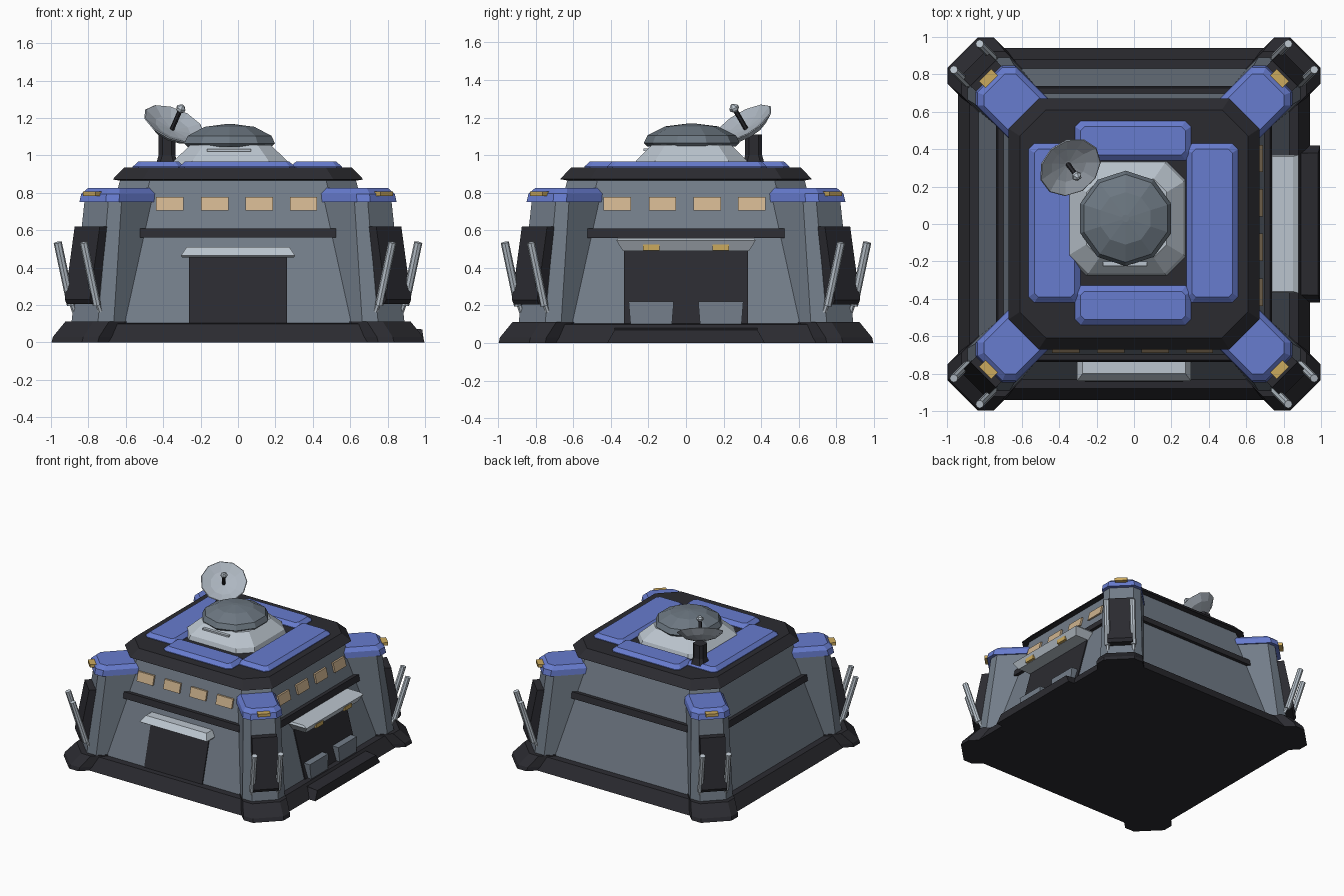
import bpy, bmesh, math
from mathutils import Matrix, Vector

if "Cube" in bpy.data.objects:
    bpy.data.objects.remove(bpy.data.objects["Cube"])

def mat(name, r, g, b):
    m = bpy.data.materials.new(name)
    m.diffuse_color = (r, g, b, 1)
    m.use_nodes = True
    m.node_tree.nodes["Principled BSDF"].inputs["Base Color"].default_value = m.diffuse_color
    return m

WALL = mat("slate_grey", .17, .205, .25)
DARK = mat("charcoal", .024, .024, .030)
BLUE = mat("blue_armour", .135, .20, .62)
LIGHT = mat("pale_grey", .50, .56, .62)
GOLD = mat("gold_lamp", .60, .40, .11)
WINDOW = mat("warm_window", .62, .45, .27)
GLASS = mat("dome_grey", .15, .185, .22)
DISH = mat("dish_grey", .42, .47, .53)

def loft(name, m, rings, M=Matrix()):
    """Skin a stack of equal-length rings and cap both ends."""
    bm = bmesh.new()
    vs = [[bm.verts.new(M @ Vector(p)) for p in r] for r in rings]
    n = len(vs[0])
    for a, b in zip(vs, vs[1:]):
        for i in range(n):
            bm.faces.new((a[i], a[(i + 1) % n], b[(i + 1) % n], b[i]))
    bm.faces.new(vs[0][::-1])
    bm.faces.new(vs[-1])
    bmesh.ops.recalc_face_normals(bm, faces=bm.faces)
    me = bpy.data.meshes.new(name)
    bm.to_mesh(me)
    bm.free()
    me.materials.append(m)
    ob = bpy.data.objects.new(name, me)
    bpy.context.collection.objects.link(ob)
    return ob

def rect(x0, x1, y0, y1, z):
    return [(x0, y0, z), (x1, y0, z), (x1, y1, z), (x0, y1, z)]

def octo(cx, cy, hx, hy, c, z):
    q = [(hx, hy - c), (hx - c, hy), (c - hx, hy), (-hx, hy - c),
         (-hx, c - hy), (c - hx, -hy), (hx - c, -hy), (hx, c - hy)]
    return [(cx + x, cy + y, z) for x, y in q]

def prow(u0, u1, v, c, z):
    """Rectangle whose two outer corners are cut off."""
    return [(u0, -v, z), (u1 - c, -v, z), (u1, c - v, z),
            (u1, v - c, z), (u1 - c, v, z), (u0, v, z)]

def circle(r, z, n):
    return [(r * math.cos(2 * math.pi * i / n), r * math.sin(2 * math.pi * i / n), z)
            for i in range(n)]

def rod(name, m, a, b, r, n, M=Matrix()):
    a, b = Vector(a), Vector(b)
    T = Matrix.Translation(a) @ (b - a).to_track_quat('Z', 'Y').to_matrix().to_4x4()
    return loft(name, m, [circle(r, 0, n), circle(r, (b - a).length, n)], M @ T)

def turn(deg):
    return Matrix.Rotation(math.radians(deg), 4, 'Z')

def wall(z):
    """Distance of the sloping wall from the centre at height z."""
    return .83 - (z - .11) * .2 / .76

# Foundation, body and roof rim
loft("foundation", DARK, [octo(0, 0, .94, .94, .15, 0), octo(0, 0, .88, .88, .15, .10),
                          octo(0, 0, .82, .82, .15, .105)])
loft("main_body", WALL, [octo(0, 0, wall(z), wall(z), .16, z) for z in (.08, .88)])
loft("roof_rim", DARK, [octo(0, 0, .63, .63, .16, .865), octo(0, 0, .67, .67, .16, .872),
                        octo(0, 0, .61, .61, .14, .935)])

# Roof armour plates
for name, cx, cy, hx, hy in (("front", -.005, -.435, .31, .105), ("back", -.005, .445, .31, .105),
                             ("left", -.425, .005, .138, .425), ("right", .418, .005, .138, .425)):
    loft(name + "_roof_plate", BLUE, [octo(cx, cy, hx, hy, .03, .925),
         octo(cx, cy, hx, hy, .03, .94), octo(cx, cy, hx - .03, hy - .03, .02, .967)])

# Observation dome and its collar
loft("dome_collar", LIGHT, [octo(-.04, .03, .315, .305, .10, .935), octo(-.04, .03, .305, .295, .10, .97),
                            octo(-.04, .03, .215, .21, .07, 1.055)])
loft("dome", GLASS, [circle(r, z, 10) for r, z in
     ((.235, 1.045), (.255, 1.065), (.235, 1.105), (.14, 1.153), (.02, 1.168))],
     Matrix.Translation((-.045, .03, 0)) @ turn(18))
loft("collar_slot", LIGHT, [rect(-.165, .07, -.225, -.15, z) for z in (1.022, 1.034)])

# Radar dish on its pedestal
loft("dish_pedestal", DARK, [octo(-.38, .36, h, h, .02, z)
     for h, z in ((.065, .93), (.045, 1.0), (.045, 1.11))])
n = Vector((.35, -.47, .81)).normalized()
D = Matrix.Translation((-.34, .302, 1.17)) @ n.to_track_quat('Z', 'Y').to_matrix().to_4x4()
loft("dish", DISH, [circle(r, z, 11) for r, z in
     ((.05, -.065), (.12, -.045), (.175, -.004), (.17, 0), (.10, -.025), (.02, -.036))], D)
rod("dish_feed", DARK, (0, 0, -.04), (0, 0, .085), .013, 6, D)
loft("dish_feed_tip", LIGHT, [circle(r, z, 6) for r, z in
     ((.01, .075), (.026, .09), (.026, .105), (.008, .122))], D)

# Corner towers, drawn outward along +x and turned to each diagonal
for k in range(4):
    M = turn(45 + 90 * k)
    s = "_%d" % (k + 1)
    loft("tower_foot" + s, DARK, [prow(.8, 1.295, .175, .06, 0), prow(.8, 1.285, .175, .06, .03),
         prow(.8, 1.20, .165, .06, .112)], M)
    loft("tower" + s, WALL, [prow(.6, 1.16, .16, .06, .10), prow(.6, 1.07, .14, .05, .76)], M)
    loft("tower_cap" + s, BLUE, [prow(.74, 1.10, .15, .05, .75), prow(.76, 1.09, .145, .05, .795),
         prow(.78, 1.055, .12, .04, .825)], M)
    loft("tower_lamp" + s, GOLD, [rect(1.05, 1.125, -.047, .047, z) for z in (.782, .806)], M)
    loft("tower_panel" + s, DARK, [rect(1.08, 1.20, -.095, .095, .205), rect(1.08, 1.215, -.095, .095, .23),
         rect(1.04, 1.14, -.095, .095, .62)], M)
    for v in (-.098, .098):
        rod("tower_pipe" + s, LIGHT, (1.165, v, .20), (1.265, v, .535), .022, 8, M)
        rod("tower_pipe_end" + s, LIGHT, (1.14, v, .165), (1.17, v, .23), .013, 6, M)

# Ledge around all four walls
for k, side in enumerate(("right", "back", "left", "front")):
    loft(side + "_ledge", DARK, [rect(.66, .738, -.525, .525, .56), rect(.66, .728, -.525, .525, .61)],
         turn(90 * k))

# Windows, doors and canopies on the front and right walls
for side, M in (("front", turn(-90)), ("right", Matrix())):
    for c in (-.365, -.125, .113, .35):
        loft(side + "_window", WINDOW, [rect(.60, wall(z) + .015, c - .073, c + .073, z)
             for z in (.705, .778)], M)
    w, top = (.263, .46) if side == "front" else (.33, .50)
    loft(side + "_door", DARK, [rect(.6, wall(z) + .009, -w, w, z) for z in (.10, top)], M)
loft("front_canopy", LIGHT, [rect(.65, .825, -.30, .30, .455), rect(.65, .84, -.305, .305, .465),
     rect(.65, .80, -.275, .275, .51)], turn(-90))
loft("right_canopy", LIGHT, [rect(.65, .85, -.335, .335, .49), rect(.65, .88, -.37, .37, .545),
     rect(.65, .85, -.36, .36, .56)])

# Garage lamps, crates and loading ramp
for y in (-.185, .185):
    loft("garage_lamp", GOLD, [rect(.80, .872, y - .045, y + .045, z) for z in (.492, .525)])
    loft("garage_crate", WALL, [rect(.76, .87, y - .11, y + .11, .095), rect(.76, .865, y - .12, y + .12, .22)])
loft("loading_ramp", DARK, [rect(.80, .995, -.42, .42, 0), rect(.80, .985, -.38, .38, .07),
     rect(.80, .90, -.38, .38, .08)])
